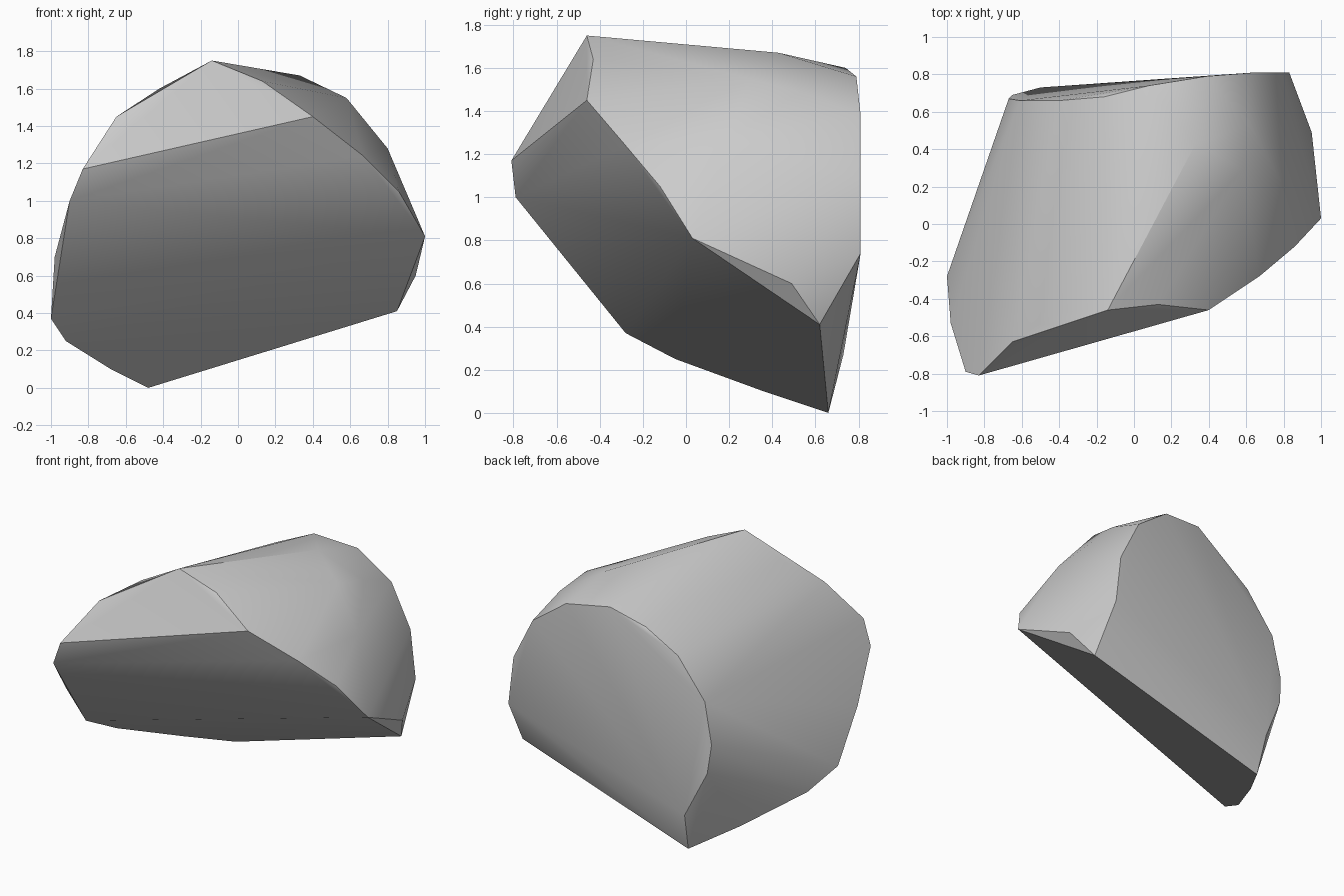
import bpy
import bmesh
import math
from mathutils import Vector


def remove_default_cube():
    cube = bpy.data.objects.get("Cube")
    if cube is not None:
        bpy.data.objects.remove(cube, do_unlink=True)


def make_material(name, colour):
    material = bpy.data.materials.new(name)
    material.use_nodes = True
    material.diffuse_color = colour
    shader = material.node_tree.nodes["Principled BSDF"]
    shader.inputs["Base Color"].default_value = colour
    return material


def hull_object(name, outlines, material, flatness, crease):
    """Wrap a convex skin around the outlines, merge flat areas, smooth the rest."""
    bm = bmesh.new()
    for outline in outlines:
        for point in outline:
            bm.verts.new(Vector(point))
    result = bmesh.ops.convex_hull(bm, input=bm.verts[:])
    spare = [v for v in bm.verts if not v.link_faces]
    bmesh.ops.delete(bm, geom=spare, context="VERTS")
    bmesh.ops.dissolve_limit(bm, angle_limit=math.radians(flatness),
                             verts=bm.verts[:], edges=bm.edges[:])
    bmesh.ops.recalc_face_normals(bm, faces=bm.faces[:])

    mesh = bpy.data.meshes.new(name)
    bm.to_mesh(mesh)
    bm.free()
    mesh.materials.append(material)
    rock = bpy.data.objects.new(name, mesh)
    bpy.context.collection.objects.link(rock)

    bpy.ops.object.select_all(action="DESELECT")
    rock.select_set(True)
    bpy.context.view_layer.objects.active = rock
    bpy.ops.object.shade_smooth_by_angle(angle=math.radians(crease))
    return rock


remove_default_cube()
stone_grey = make_material("stone grey", (0.6, 0.6, 0.6, 1))

# Rim of the sloping chip on the upper front
front_chip = [(-.14, -.46, 1.75), (.13, -.43, 1.64), (.4, -.46, 1.45),
              (-.83, -.81, 1.17), (-.65, -.63, 1.45), (-.42, -.48, 1.6)]

# Rim of the undercut front face, from its left corner round to its right side
front_undercut = [(.67, -.28, 1.24), (.86, -.12, 1.05), (1, .03, .81),
                  (-1, -.28, .37), (-.98, -.53, .7), (-.9, -.79, 1)]

# Edge of the slanted base
base_edge = [(-.92, -.05, .25), (-.8, .16, .17), (-.68, .36, .1),
             (-.48, .66, 0), (.85, .62, .41)]

# Rounded rim of the broken back face
back_rim = [(.83, .81, .74), (.79, .81, 1.08), (.64, .81, 1.38),
            (.39, .79, 1.56), (.08, .74, 1.6), (-.16, .68, 1.5),
            (-.4, .66, 1.35), (-.61, .66, 1.08), (-.67, .67, .79),
            (-.65, .69, .59), (-.5, .73, .27)]

# Soft shoulder between the top and the left side
shoulder = [(.33, .43, 1.67), (.58, .29, 1.55), (.62, .53, 1.49),
            (.8, .2, 1.28), (.95, .49, .6)]

hull_object("rock", [front_chip, front_undercut, base_edge, back_rim, shoulder],
            stone_grey, flatness=3, crease=30)
